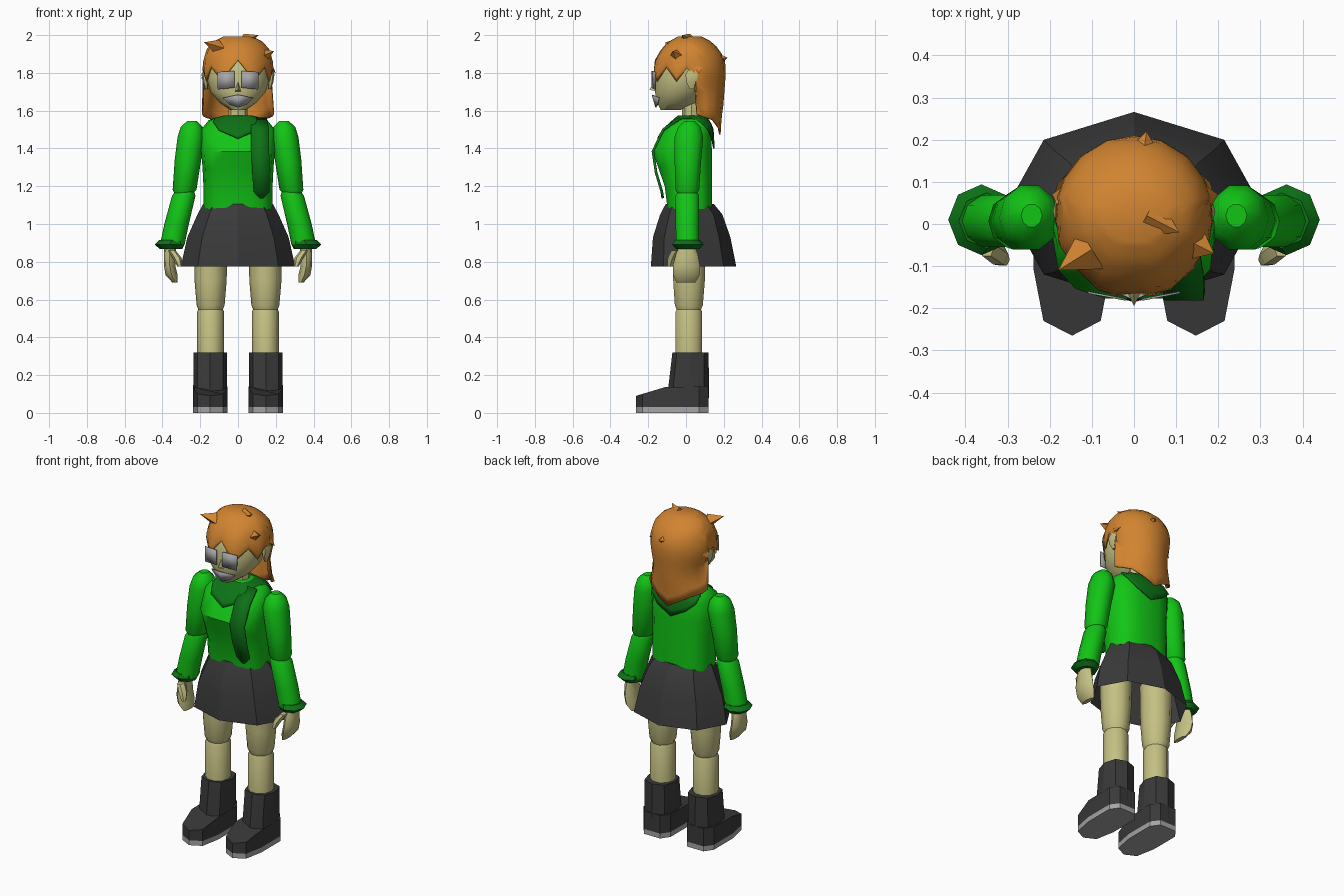
import bpy, math
import bmesh

def material(name, r, g, b):
    m = bpy.data.materials.new(name)
    m.diffuse_color = (r, g, b, 1)
    return m

GREEN = material("bright green", 0.006, 0.56, 0.008)
DKGREEN = material("dark green", 0.004, 0.17, 0.008)
SKIN = material("pale skin", 0.56, 0.53, 0.23)
HAIR = material("orange hair", 0.64, 0.23, 0.03)
BLACK = material("charcoal", 0.042, 0.042, 0.042)
GREY = material("light grey", 0.38, 0.38, 0.40)

def mesh(name, verts, faces, mat, angle=40, thick=0):
    me = bpy.data.meshes.new(name)
    me.from_pydata(verts, [], faces)
    bm = bmesh.new()
    bm.from_mesh(me)
    bmesh.ops.remove_doubles(bm, verts=bm.verts, dist=1e-5)
    bmesh.ops.recalc_face_normals(bm, faces=bm.faces)
    bm.to_mesh(me)
    bm.free()
    me.materials.append(mat)
    me.shade_smooth()
    me.set_sharp_from_angle(angle=math.radians(angle))
    ob = bpy.data.objects.new(name, me)
    bpy.context.collection.objects.link(ob)
    if thick:
        s = ob.modifiers.new("thickness", 'SOLIDIFY')
        s.thickness = thick
    return ob

def power(v, p):
    return math.copysign(abs(v) ** p, v) if abs(v) > 1e-9 else 0.0

def loft(name, rings, mat, n=10, p=1.0, side=1, caps=(True, True), angle=40):
    """Stack of horizontal rings (cx, cy, z, rx, ry)."""
    verts, faces = [], []
    for cx, cy, z, rx, ry in rings:
        for i in range(n):
            a = 2 * math.pi * i / n
            verts.append((side * (cx + rx * power(math.cos(a), p)), cy + ry * power(math.sin(a), p), z))
    for k in range(len(rings) - 1):
        for i in range(n):
            j = (i + 1) % n
            faces.append((k * n + i, k * n + j, (k + 1) * n + j, (k + 1) * n + i))
    if caps[0]:
        faces.append(tuple(range(n)))
    if caps[1]:
        faces.append(tuple(range(len(verts) - n, len(verts))))
    return mesh(name, verts, faces, mat, angle)

def body(profile):
    """Turn (z, half width, front y, back y) rows into loft rings."""
    return [(0, (f + b) / 2, z, rx, (b - f) / 2) for z, rx, f, b in profile]

def sample(profile, z):
    rows = sorted(profile)
    z = min(max(z, rows[0][0]), rows[-1][0])
    for a, b in zip(rows, rows[1:]):
        if z <= b[0]:
            t = (z - a[0]) / (b[0] - a[0])
            return [a[i] + t * (b[i] - a[i]) for i in (1, 2, 3)]

def shell(name, profile, hem, mat, p=1.0, grow=0.0, rows=10, thick=0, closed=True):
    """Draped shell; hem gives (degrees from front, bottom z), mirrored in x."""
    cols = hem + [(360 - a, z) for a, z in reversed(hem[1:-1])]
    top = max(r[0] for r in profile)
    verts, faces, n = [], [], len(cols)
    for k in range(rows + 1):
        for deg, low in cols:
            z = top - (top - low) * (k / rows) ** 1.3
            rx, f, b = sample(profile, z)
            a = math.radians(deg)
            verts.append(((rx + grow) * power(math.sin(a), p),
                          (f + b) / 2 - ((b - f) / 2 + grow) * power(math.cos(a), p), z))
    for k in range(rows):
        for i in range(n):
            j = (i + 1) % n
            faces.append((k * n + i, k * n + j, (k + 1) * n + j, (k + 1) * n + i))
    if closed:
        faces.append(tuple(range(n)))
    return mesh(name, verts, faces, mat, 50, thick)

def prism(name, outline, low, top, mat, cx):
    """Footprint outline raised from low to a height depending on y."""
    n = len(outline)
    verts = [(cx + x, y, low) for x, y in outline] + [(cx + x, y, top(y)) for x, y in outline]
    faces = [(i, (i + 1) % n, n + (i + 1) % n, n + i) for i in range(n)]
    faces += [tuple(range(n)), tuple(range(n, 2 * n))]
    return mesh(name, verts, faces, mat, 30)

# Torso and skirt
TORSO = [(1.08, .182, -.10, .14), (1.20, .183, -.115, .14), (1.30, .188, -.15, .14), (1.385, .195, -.18, .14),
         (1.50, .195, -.115, .135), (1.55, .155, -.06, .115), (1.575, .06, -.03, .085)]
loft("sweater", body(TORSO), GREEN, 14, .72)
loft("skirt", [(0, .04, .775, .303, .226), (0, .03, .93, .268, .205), (0, .028, 1.05, .215, .165),
               (0, .02, 1.105, .185, .128)], BLACK, 8, caps=(False, True), angle=25)

# Collar flap and hanging scarf
shell("collar", TORSO, [(0, 1.455), (22, 1.50), (45, 1.545), (70, 1.56), (90, 1.56), (115, 1.545), (140, 1.50),
                        (160, 1.45), (180, 1.40)], DKGREEN, .72, .012, 6, .008, False)
strip = [(1.565, .07, .15, -.035), (1.505, .068, .165, -.125), (1.385, .07, .165, -.182), (1.27, .075, .168, -.165),
         (1.17, .082, .168, -.135), (1.135, .115, .135, -.13)]
sv = [(x, y, z) for z, a, b, y in strip for x in (a, b)]
mesh("scarf", sv, [(2 * i, 2 * i + 1, 2 * i + 3, 2 * i + 2) for i in range(len(strip) - 1)], DKGREEN, 40, .014)

# Neck, head and nose
loft("neck", [(0, .03, 1.54, .052, .052), (0, .03, 1.68, .05, .05)], SKIN, 8)
HEAD = [(1.603, .04, -.135, -.03), (1.64, .095, -.155, .06), (1.70, .147, -.168, .11), (1.78, .168, -.162, .14),
        (1.86, .162, -.148, .15), (1.93, .12, -.10, .13), (1.965, .05, -.04, .06)]
loft("head", body(HEAD), SKIN, 14)
mesh("nose", [(-.02, -.155, 1.70), (.02, -.155, 1.70), (0, -.155, 1.76), (0, -.195, 1.712)],
     [(0, 1, 3), (1, 2, 3), (2, 0, 3)], SKIN)

# Lenses, mouth and ears
mesh("mouth", [(0, -.178, 1.685), (0, -.158, 1.617), (.08, -.14, 1.668), (.042, -.148, 1.632),
               (-.08, -.14, 1.668), (-.042, -.148, 1.632)], [(0, 1, 3, 2), (0, 4, 5, 1)], GREY, 40, .004)
for s, tag in ((-1, "right"), (1, "left")):
    mesh(tag + "_lens", [(s * .02, -.182, 1.81), (s * .11, -.165, 1.805), (s * .107, -.165, 1.712),
                         (s * .018, -.182, 1.722)], [(0, 1, 2, 3)], GREY, 40, .005)
    loft(tag + "_ear", [(.168, .03, 1.715, .008, .012), (.172, .028, 1.75, .015, .03),
                        (.176, .03, 1.79, .017, .038), (.172, .03, 1.82, .01, .02)], SKIN, 6, side=s)

# Hair with jagged fringe and long back
LOCKS = [(1.985, .075, -.04, .08), (1.96, .125, -.085, .13), (1.92, .16, -.125, .17), (1.86, .177, -.16, .20),
         (1.80, .182, -.17, .203), (1.70, .16, -.17, .195), (1.63, .168, -.165, .19), (1.56, .20, -.15, .18),
         (1.47, .16, -.14, .175)]
shell("hair", LOCKS, [(0, 1.865), (14, 1.81), (27, 1.755), (50, 1.83), (70, 1.755), (86, 1.825), (98, 1.77),
                      (104, 1.58), (118, 1.565), (138, 1.55), (160, 1.51), (180, 1.475)], HAIR, rows=12, thick=-.008)

# Loose hair tufts: tip, then base centre
tufts = [((-.18, -.11, 1.962), (-.10, -.06, 1.93)), ((.108, -.02, 2.0), (.03, .02, 1.962)),
         ((.19, -.07, 1.915), (.13, -.04, 1.88)), ((.03, .22, 1.88), (.02, .15, 1.87)),
         ((.20, .07, 1.80), (.15, .06, 1.86)), ((-.195, .07, 1.77), (-.15, .06, 1.84))]
for k, (t, b) in enumerate(tufts):
    d = [t[i] - b[i] for i in range(3)]
    l = math.hypot(d[0], d[1])
    u = (-d[1] / l * .055, d[0] / l * .055)
    base = [(b[0] + u[0], b[1] + u[1], b[2]), (b[0], b[1], b[2] + .045), (b[0] - u[0], b[1] - u[1], b[2]),
            (b[0], b[1], b[2] - .05)]
    mesh("hair_tuft_%d" % (k + 1), base + [t], [(0, 1, 4), (1, 2, 4), (2, 3, 4), (3, 0, 4), (0, 1, 2, 3)], HAIR)

half = [(0, -.265), (.068, -.23), (.091, -.11), (.091, .07), (.055, .12)]
outline = half + [(-x, y) for x, y in reversed(half[1:])]
for s, tag in ((-1, "right"), (1, "left")):
    # Arm with cuff
    loft(tag + "_upper_arm", [(.29, .007, 1.15, .04, .045), (.283, .007, 1.18, .063, .066), (.265, .01, 1.34, .07, .074),
                              (.248, .015, 1.46, .072, .08), (.245, .018, 1.515, .058, .062),
                              (.243, .02, 1.545, .025, .028)], GREEN, 10, side=s)
    loft(tag + "_forearm", [(.348, .007, .89, .065, .063), (.325, .007, 1.0, .065, .065),
                            (.287, .007, 1.15, .062, .065), (.28, .007, 1.18, .045, .05)], GREEN, 10, side=s)
    loft(tag + "_cuff", [(.355, .01, .868, .06, .062), (.362, .01, .892, .079, .084),
                         (.35, .008, .915, .066, .066)], DKGREEN, 8, side=s)
    # Hand and thumb
    loft(tag + "_hand", [(.355, .005, .90, .035, .038), (.363, .005, .84, .03, .058), (.362, .002, .78, .03, .072),
                         (.352, .002, .73, .032, .07), (.333, 0, .69, .014, .05)], SKIN, 8, side=s)
    loft(tag + "_thumb", [(.35, -.05, .86, .02, .03), (.322, -.072, .82, .024, .028),
                          (.308, -.085, .775, .013, .016)], SKIN, 6, side=s)
    # Leg
    loft(tag + "_thigh", [(.145, .015, .54, .062, .064), (.145, .015, .57, .074, .078), (.145, .016, .70, .085, .088),
                          (.145, .017, .95, .09, .092)], SKIN, 10, side=s)
    loft(tag + "_shin", [(.145, .015, .28, .071, .074), (.145, .015, .535, .071, .074),
                         (.145, .015, .56, .06, .06)], SKIN, 10, side=s)
    # Boot
    cx = s * .147
    loft(tag + "_boot_shaft", [(.147, .012, .03, .09, .108), (.147, .014, .14, .09, .107),
                               (.147, .024, .32, .088, .096)], BLACK, 8, .8, s, angle=30)
    prism(tag + "_boot_foot", outline, .03, lambda y: min(.14, .09 + (y + .265) * .3), BLACK, cx)
    prism(tag + "_sole", outline, 0, lambda y: .03, GREY, cx)
